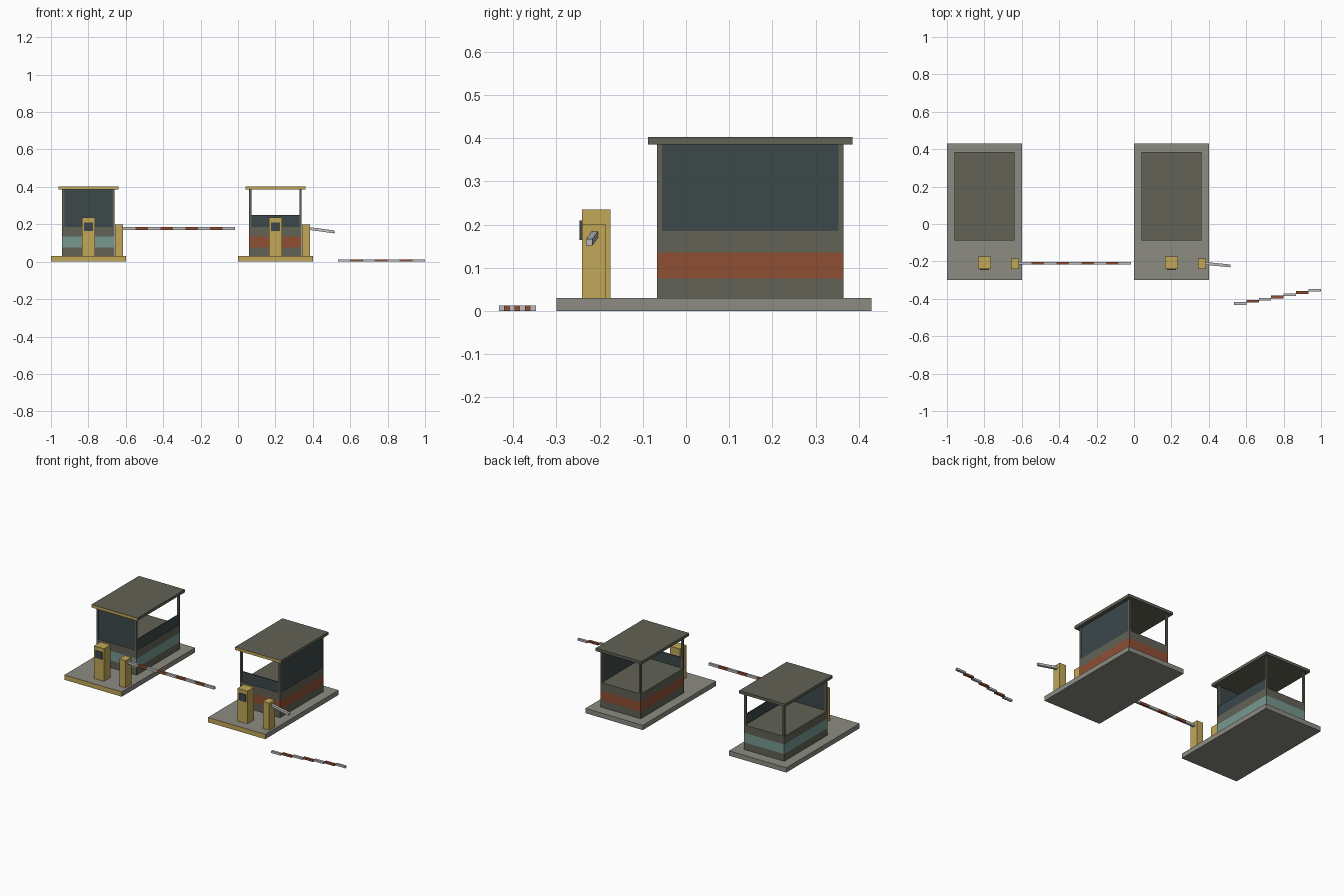
import bpy, bmesh
from mathutils import Vector

if "Cube" in bpy.data.objects:
    bpy.data.objects.remove(bpy.data.objects["Cube"])


def srgb(r, g, b):
    lin = [(c / 255 / 12.92) if c < 11 else ((c / 255 + 0.055) / 1.055) ** 2.4 for c in (r, g, b)]
    return (*lin, 1.0)


def material(name, rgb):
    m = bpy.data.materials.new(name)
    m.diffuse_color = srgb(*rgb)
    m.use_nodes = True
    m.node_tree.nodes["Principled BSDF"].inputs["Base Color"].default_value = m.diffuse_color
    return m


OLIVE = material("olive_grey", (98, 98, 86))
CONCRETE = material("concrete", (140, 140, 130))
YELLOW = material("safety_yellow", (193, 167, 88))
GLASS = material("dark_glass", (60, 72, 74))
TEAL = material("teal_stripe", (118, 152, 143))
RED = material("rust_red", (142, 78, 52))
WHITE = material("arm_white", (192, 192, 194))


def box(name, x, y, z, mat, front=None):
    """Box from (min, max) ranges; the -y face may take its own colour."""
    bm = bmesh.new()
    bmesh.ops.create_cube(bm, size=1)
    for v in bm.verts:
        v.co = Vector([(r[0] + r[1]) / 2 + c * (r[1] - r[0]) for r, c in zip((x, y, z), v.co)])
    bm.normal_update()
    me = bpy.data.meshes.new(name)
    me.materials.append(mat)
    if front:
        me.materials.append(front)
        for f in bm.faces:
            f.material_index = int(f.normal.y < -0.9)
    bm.to_mesh(me)
    bm.free()
    ob = bpy.data.objects.new(name, me)
    bpy.context.collection.objects.link(ob)
    return ob


def around(c, half):
    return (c - half, c + half)


def booth(label, cx, stripe, front_top, side_top):
    def part(name, x, y, z, mat, front=None):
        return box(f"{label}_{name}", (cx + x[0], cx + x[1]), y, z, mat, front)

    # island and solid lower walls with a stripe
    part("island", (-0.2, 0.2), (-0.3, 0.43), (0, 0.03), CONCRETE, YELLOW)
    wall_y = (-0.067, 0.365)
    for name, z, mat in (("wall_base", (0.03, 0.075), OLIVE),
                         ("wall_stripe", (0.075, 0.135), stripe),
                         ("wall_sill", (0.135, 0.185), OLIVE)):
        part(name, (-0.14, 0.14), wall_y, z, mat)
    # corner posts and roof
    for sx in (-1, 1):
        for cy in (-0.061, 0.359):
            part("corner_post", around(sx * 0.134, 0.006), around(cy, 0.006), (0.185, 0.385), OLIVE)
    part("roof", (-0.16, 0.16), (-0.088, 0.385), (0.385, 0.403), OLIVE, YELLOW)
    # front and right panes; the other two sides stay open
    part("front_pane", (-0.128, 0.128), (-0.065, -0.059), (0.185, front_top), GLASS)
    part("side_pane", (0.132, 0.138), (-0.055, 0.353), (0.185, side_top), GLASS)
    # ticket machine with screen, and barrier post
    part("ticket_machine", (-0.035, 0.035), (-0.241, -0.175), (0.03, 0.235), YELLOW)
    part("machine_screen", (-0.024, 0.024), (-0.246, -0.24), (0.165, 0.21), GLASS)
    part("barrier_post", (0.142, 0.186), (-0.241, -0.185), (0.03, 0.2), YELLOW)


booth("left_booth", -0.8, TEAL, 0.385, 0.25)
booth("right_booth", 0.2, RED, 0.25, 0.385)

# intact striped arm
SEG = 0.0665
for i in range(9):
    x0 = -0.614 + i * SEG
    box("barrier_arm", (x0, x0 + SEG), around(-0.21, 0.0075), around(0.177, 0.0075), (WHITE, RED)[i % 2])

# snapped stub, drooping from its post
start, end = Vector((0.384, -0.211, 0.177)), Vector((0.515, -0.224, 0.159))
stub = box("broken_stub", (0, (end - start).length), (-0.0075, 0.0075), (-0.0075, 0.0075), WHITE)
stub.location = start
stub.rotation_euler = (end - start).to_track_quat('X', 'Z').to_euler()

# fallen arm: staggered pieces on the ground
for i in range(7):
    x0 = 0.534 + i * SEG
    box("fallen_arm", (x0, x0 + SEG), around(-0.4255 + i * 0.0119, 0.0073), (0, 0.0125), (WHITE, RED)[i % 2])
